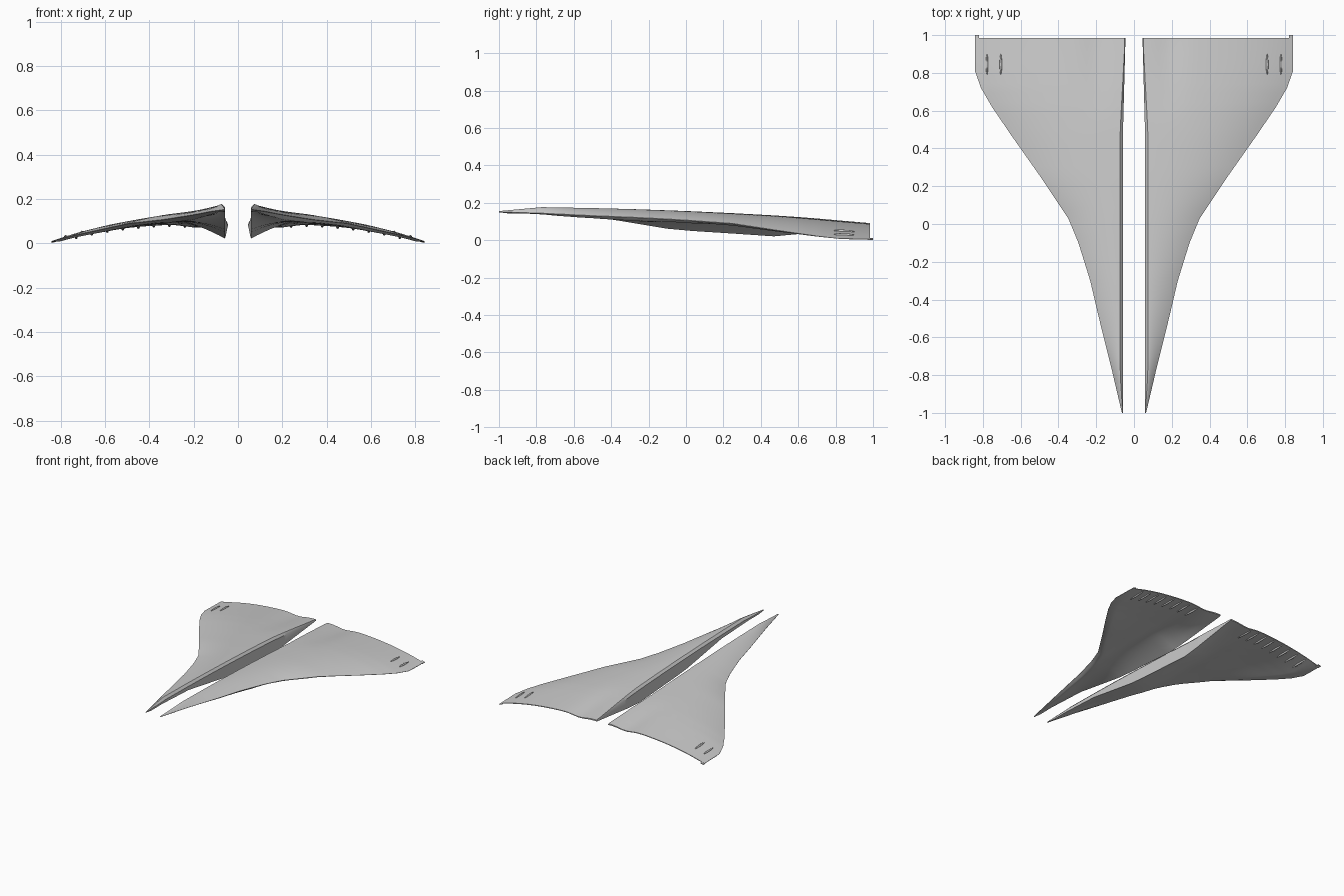
import bpy, bmesh, math
from mathutils import Vector

if "Cube" in bpy.data.objects:
    bpy.data.objects.remove(bpy.data.objects["Cube"], do_unlink=True)

grey = bpy.data.materials.new("light_grey_paint")
grey.use_nodes = True
grey.diffuse_color = (0.6, 0.6, 0.6, 1)
grey.node_tree.nodes["Principled BSDF"].inputs["Base Color"].default_value = (0.6, 0.6, 0.6, 1)

# Stations: y, leading edge x, leading edge z, root top z, root bottom z
STATIONS = [
    (-1.0, 0.064, 0.152, 0.156, 0.150),
    (-0.77, 0.118, 0.145, 0.177, 0.141),
    (-0.5, 0.185, 0.132, 0.172, 0.128),
    (-0.3, 0.232, 0.124, 0.167, 0.095),
    (-0.1, 0.294, 0.114, 0.160, 0.062),
    (0.03, 0.348, 0.106, 0.155, 0.050),
    (0.25, 0.495, 0.090, 0.145, 0.036),
    (0.47, 0.650, 0.056, 0.133, 0.021),
    (0.62, 0.752, 0.034, 0.123, 0.035),
    (0.72, 0.810, 0.020, 0.115, 0.048),
    (0.81, 0.842, 0.010, 0.107, 0.060),
    (0.985, 0.842, 0.006, 0.092, 0.082),
]
TRAIL = 0.985


def clamp(v):
    return max(0.0, min(1.0, v))


def station(y):
    """Blend the two stations around y."""
    for a, b in zip(STATIONS, STATIONS[1:]):
        if y <= b[0]:
            f = clamp((y - a[0]) / (b[0] - a[0]))
            return [p + (q - p) * f for p, q in zip(a, b)]
    return list(STATIONS[-1])


def leading_y(x):
    for a, b in zip(STATIONS, STATIONS[1:]):
        if x <= b[1]:
            return a[0] + (b[0] - a[0]) * clamp((x - a[1]) / max(b[1] - a[1], 1e-6))
    return STATIONS[-2][0]


def root_x(y):
    """Wall x and top edge x of the inner side."""
    rear = clamp((y - 0.5) / 0.45)
    front = clamp((y + 1) / 0.2)
    return 0.058 - 0.012 * rear, 0.060 + 0.013 * front - 0.024 * rear


def top_z(x, y):
    _, lx, lz, rz, _ = station(y)
    x0 = root_x(y)[1]
    t = clamp((x - x0) / (lx - x0))
    power = 1.5 + 1.3 * clamp((y + 0.6) / 1.2)
    dip = 0.014 * math.exp(-((x - 0.19) / 0.07) ** 2) * clamp((y - 0.55) / 0.4)
    return rz + (lz - rz) * t ** power - dip


def under_z(x, y):
    _, lx, _, rz, bz = station(y)
    wall, x0 = root_x(y)
    ly = leading_y(x)
    chord = max(TRAIL - ly, 0.01)
    c = clamp((y - ly) / chord)
    thick = 0.005 + 0.085 * min(1, chord) * math.sqrt(c) * (1 - c)
    thick *= clamp((lx - x) / 0.02) * 0.7 + 0.3
    # Keel fairing along the root
    span = min(0.21, lx - wall)
    keel = clamp(1 - (x - wall) / span) ** 1.3
    drop = max(0, rz - thick - bz)
    return top_z(x, y) - thick - drop * keel


def new_object(name, bm):
    bmesh.ops.recalc_face_normals(bm, faces=bm.faces[:])
    mesh = bpy.data.meshes.new(name)
    bm.to_mesh(mesh)
    bm.free()
    mesh.materials.append(grey)
    ob = bpy.data.objects.new(name, mesh)
    bpy.context.collection.objects.link(ob)
    bpy.ops.object.select_all(action='DESELECT')
    ob.select_set(True)
    bpy.context.view_layer.objects.active = ob
    bpy.ops.object.shade_smooth_by_angle(angle=math.radians(35))
    return ob


def wing(side, name):
    """Loft closed sections from nose to trailing edge."""
    bm = bmesh.new()
    steps, rows = 20, []
    ys = []
    for a, b in zip(STATIONS, STATIONS[1:]):
        ys += [a[0] + (b[0] - a[0]) * k / 4 for k in range(4)]
    for y in ys + [TRAIL]:
        _, lx, _, rz, bz = station(y)
        wall, x0 = root_x(y)
        tops = [x0 + (lx - x0) * i / steps for i in range(steps + 1)]
        lows = [lx + (wall - lx) * i / steps for i in range(steps + 1)]
        ring = [(x, y, top_z(x, y)) for x in tops]
        ring += [(x, y, under_z(x, y)) for x in lows]
        ring.append((wall, y, max(rz - 0.016, (rz + bz) / 2)))
        rows.append([bm.verts.new((side * p[0], p[1], p[2])) for p in ring])
    n = len(rows[0])
    for a, b in zip(rows, rows[1:]):
        for i in range(n):
            j = (i + 1) % n
            bm.faces.new((a[i], a[j], b[j], b[i]))
    # End caps, as strips between top and underside
    for row in (rows[0], rows[-1]):
        for i in range(steps):
            bm.faces.new((row[i], row[i + 1], row[n - 3 - i], row[n - 2 - i]))
        bm.faces.new((row[0], row[n - 2], row[n - 1]))
    return new_object(name, bm)


def pod(side, name, x, y0, y1, width, height, surface):
    """Slim streamlined blister that follows the surface."""
    bm = bmesh.new()
    bmesh.ops.create_uvsphere(bm, u_segments=12, v_segments=8, radius=1)
    for v in bm.verts:
        px, py = x + v.co.x * width / 2, (y0 + y1) / 2 + v.co.y * (y1 - y0) / 2
        v.co = Vector((side * px, py, surface(x, min(py, TRAIL)) + v.co.z * height))
    new_object(name, bm)


def tip_strip(side, name):
    """Small squared end behind the wing tip."""
    bm = bmesh.new()
    bmesh.ops.create_cube(bm, size=1)
    for v in bm.verts:
        x = 0.831 + v.co.x * 0.022
        v.co = Vector((side * x, 0.985 + v.co.y * 0.03, top_z(x, TRAIL) - 0.003 + v.co.z * 0.005))
    new_object(name, bm)


for side, label in ((1, "left"), (-1, "right")):
    wing(side, label + "_wing")
    tip_strip(side, label + "_tip_strip")
    # Blisters above the outer wing
    for k, x in enumerate((0.705, 0.778)):
        pod(side, f"{label}_upper_blister_{k + 1}", x, 0.79, 0.9, 0.013, 0.008, top_z)
    # Hinge fairings under the trailing edge
    for k in range(8):
        pod(side, f"{label}_hinge_fairing_{k + 1}", 0.24 + 0.07 * k, 0.83, 0.97, 0.014, 0.009, under_z)
